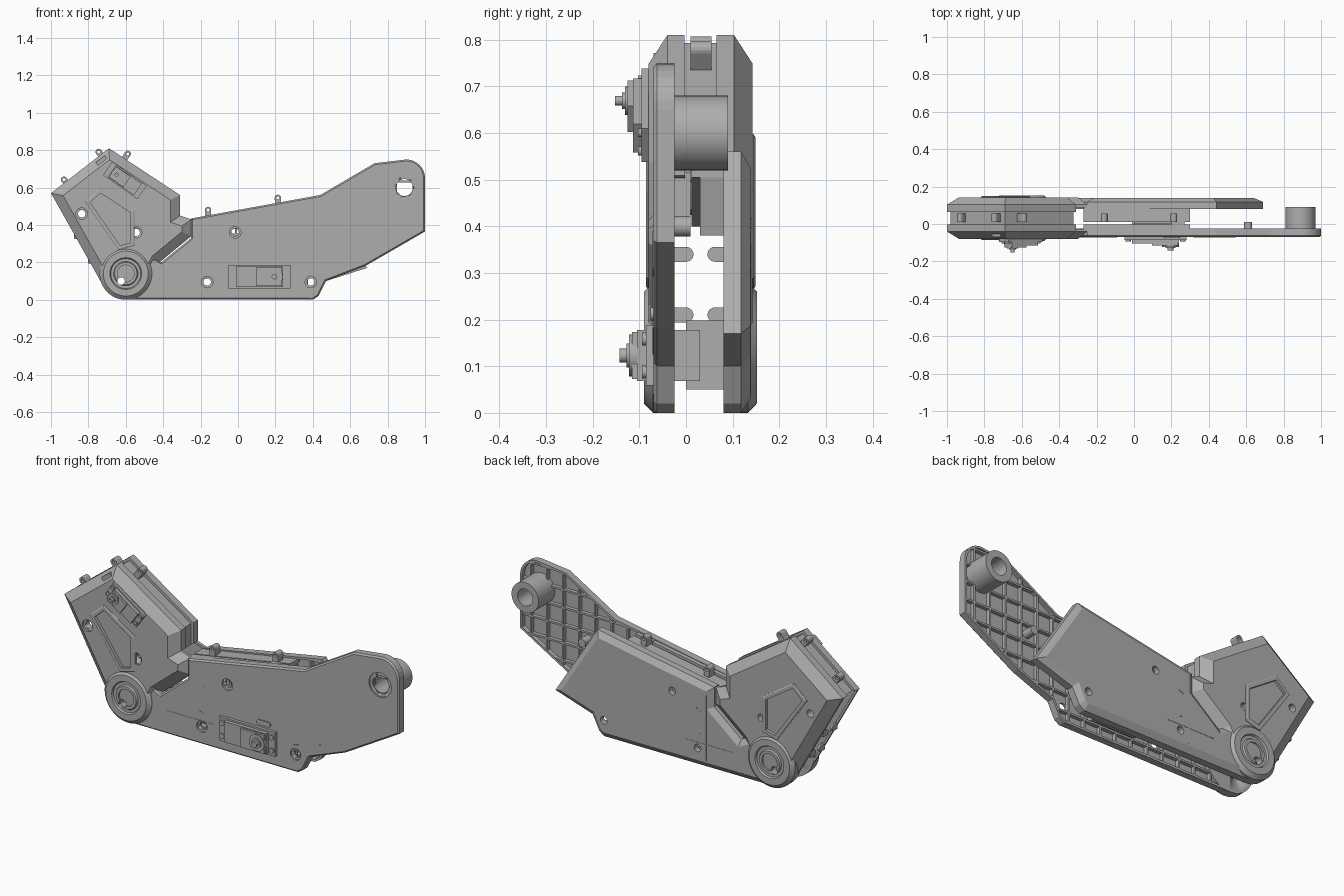
import bpy, bmesh, math
from mathutils import Matrix, Vector

if "Cube" in bpy.data.objects:
    bpy.data.objects.remove(bpy.data.objects["Cube"])

grey = bpy.data.materials.new("plain_grey")
grey.use_nodes = True
COLOUR = (0.42, 0.42, 0.42, 1)
grey.diffuse_color = COLOUR
grey.node_tree.nodes["Principled BSDF"].inputs["Base Color"].default_value = COLOUR


def finish(name, bm, smooth=False):
    bmesh.ops.recalc_face_normals(bm, faces=bm.faces)
    mesh = bpy.data.meshes.new(name)
    bm.to_mesh(mesh)
    bm.free()
    mesh.materials.append(grey)
    ob = bpy.data.objects.new(name, mesh)
    bpy.context.collection.objects.link(ob)
    if smooth:
        bpy.ops.object.select_all(action='DESELECT')
        ob.select_set(True)
        bpy.context.view_layer.objects.active = ob
        bpy.ops.object.shade_smooth_by_angle(angle=math.radians(35))
    return ob


def arc(cx, cz, r, a0, a1, n):
    angles = [math.radians(a0 + (a1 - a0) * i / n) for i in range(n + 1)]
    return [(cx + r * math.cos(a), cz + r * math.sin(a)) for a in angles]


def inset(poly, d):
    """Offset a counter-clockwise outline inwards with mitred corners."""
    out = []
    for i, p in enumerate(poly):
        p, a, b = Vector(p), Vector(poly[i - 1]), Vector(poly[(i + 1) % len(poly)])
        e, f = (p - a).normalized(), (b - p).normalized()
        n, m = Vector((-e.y, e.x)), Vector((-f.y, f.x))
        out.append(tuple(p + (n + m) * d / (1 + n.dot(m))))
    return out


def stack(name, loops):
    """Skin a list of (outline, y) loops and cap both ends."""
    bm = bmesh.new()
    rings = [[bm.verts.new((x, y, z)) for x, z in poly] for poly, y in loops]
    for r, s in zip(rings, rings[1:]):
        for i in range(len(r)):
            bm.faces.new((r[i - 1], r[i], s[i], s[i - 1]))
    bm.faces.new(rings[0])
    bm.faces.new(rings[-1])
    return finish(name, bm)


def prism(name, poly, y0, y1):
    return stack(name, [(poly, y0), (poly, y1)])


def shell(name, poly, rim, face, bevel, drop, wall, floor):
    s = 1 if face > rim else -1
    inner = inset(poly, wall)
    return stack(name, [(inset(poly, bevel), face), (poly, face - s * drop), (poly, rim),
                        (inner, rim), (inner, face - s * floor)])


def lathe(name, cx, cz, profile, closed=False, n=48):
    bm = bmesh.new()
    rings = [[bm.verts.new((x, y, z)) for x, z in arc(cx, cz, r, 0, 360, n)[:-1]]
             for r, y in profile]
    for r, s in list(zip(rings, rings[1:])) + ([(rings[-1], rings[0])] if closed else []):
        for i in range(n):
            bm.faces.new((r[i - 1], r[i], s[i], s[i - 1]))
    bmesh.ops.remove_doubles(bm, verts=bm.verts, dist=1e-5)
    return finish(name, bm, True)


def rod(name, x, z, r, y0, y1):
    return lathe(name, x, z, [(0, y0), (r, y0), (r, y1), (0, y1)], n=24)


def add_box(bm, lo, hi, m=Matrix()):
    lo, hi = Vector(lo), Vector(hi)
    bmesh.ops.create_cube(bm, size=1, matrix=m @ Matrix.Translation((lo + hi) / 2)
                          @ Matrix.Diagonal((*(hi - lo), 1)))


def box(name, lo, hi, m=Matrix()):
    bm = bmesh.new()
    add_box(bm, lo, hi, m)
    return finish(name, bm)


def cut(targets, cutters):
    for c in cutters:
        for t in targets:
            mod = t.modifiers.new("cut", 'BOOLEAN')
            mod.object, mod.operation, mod.solver = c, 'DIFFERENCE', 'EXACT'
            bpy.context.view_layer.objects.active = t
            bpy.ops.object.modifier_apply(modifier=mod.name)
        bpy.data.objects.remove(c)


def ribs(name, poly, y0, y1, step, t=0.005):
    """Lattice of stiffening walls clipped to an outline."""
    bm = bmesh.new()
    poly = inset(poly, 0.006)
    for axis in (0, 1):
        c = min(p[axis] for p in poly) + step * 0.6
        while c < max(p[axis] for p in poly):
            hits = []
            for p, q in zip(poly, poly[1:] + poly[:1]):
                if (p[axis] > c) != (q[axis] > c):
                    k = (c - p[axis]) / (q[axis] - p[axis])
                    hits.append(p[1 - axis] + k * (q[1 - axis] - p[1 - axis]))
            hits.sort()
            for u, v in zip(hits[::2], hits[1::2]):
                if axis == 0:
                    add_box(bm, (c - t, y0, u), (c + t, y1, v))
                else:
                    add_box(bm, (u, y0, c - t), (v, y1, c + t))
            c += step
    return finish(name, bm)


def band(name, poly, idx, y0, y1, d0, d1):
    """Strip that follows part of an outline, bridging the two halves."""
    a, b = inset(poly, d0), inset(poly, d1)
    return prism(name, [a[i] for i in idx] + [b[i] for i in reversed(idx)], y0, y1)


# Outlines
KX, KZ = -0.6, 0.14
head = ([(-0.31, 0.56), (-0.69, 0.81), (-1, 0.57)] + arc(KX, KZ, 0.138, 205, 325, 8)
        + [(-0.42, 0.2), (-0.25, 0.34), (-0.25, 0.43), (-0.31, 0.45)])
start = arc(KX, KZ, 0.139, 60, 270, 14) + [(0.4, 0), (0.43, 0.02), (0.47, 0.1)]
neck = [(0.44, 0.56), (-0.25, 0.435), (-0.25, 0.33), (-0.41, 0.2)]
leg_front = (start + [(0.68, 0.18), (1, 0.365)] + arc(0.9, 0.65, 0.1, 0, 90, 8)
             + [(0.73, 0.73)] + neck)
leg_back = start + [(0.69, 0.17)] + neck

# Half shells of the head and the leg
head_f = shell("head_front_shell", head, -0.027, -0.08, 0.05, 0.04, 0.012, 0.046)
head_b = shell("head_back_shell", head, 0.087, 0.143, 0.05, 0.04, 0.012, 0.046)
leg_f = shell("leg_front_shell", leg_front, -0.025, -0.07, 0.008, 0.008, 0.012, 0.022)
leg_b = shell("leg_back_shell", leg_back, 0.08, 0.138, 0.03, 0.02, 0.012, 0.03)
ribs("leg_front_ribs", leg_front, -0.05, -0.028, 0.095)
ribs("leg_back_ribs", leg_back, 0.083, 0.11, 0.095)

# Knee discs
rings = [(0.14, 0), (0.14, 0.045), (0.12, 0.064), (0.085, 0.064), (0.08, 0.055), (0.065, 0.055),
         (0.06, 0.064), (0.045, 0.064), (0.045, 0.05), (0, 0.05)]
disc_f = lathe("knee_disc_front", KX, KZ, [(0, -0.026)] + [(r, -0.026 - h) for r, h in rings])
disc_b = lathe("knee_disc_back", KX, KZ, [(0, 0.088)] + [(r, 0.088 + h) for r, h in rings])

# Screw holes with counterbores
for x, z in [(-0.835, 0.46), (-0.545, 0.36), (-0.625, 0.1)]:
    cut([head_f, head_b, leg_f, leg_b, disc_f, disc_b], [rod("cutter", x, z, 0.02, -0.3, 0.3)])
    if z > 0.2:
        cut([head_f], [rod("cutter", x, z, 0.031, -0.3, -0.068)])
for x, z in [(-0.015, 0.36), (-0.165, 0.095), (0.39, 0.095)]:
    cut([leg_f, leg_b], [rod("cutter", x, z, 0.02, -0.3, 0.3)])
    cut([leg_f], [rod("cutter", x, z, 0.031, -0.3, -0.06)])

# Recessed windows and slots in the shells
window = [(-0.63, 0.29), (-0.575, 0.305), (-0.575, 0.465), (-0.735, 0.57), (-0.79, 0.52)]
slot = [(-0.39, 0.2), (-0.27, 0.29), (-0.265, 0.36), (-0.285, 0.32), (-0.39, 0.235)]
rim = inset(window, -0.022)
for s, y, h, l in ((-1, -0.08, head_f, leg_f), (1, 0.143, head_b, leg_b)):
    stack("window_frame", [(rim, y - s * 0.01), (rim, y + s * 0.002),
                           (inset(rim, 0.006), y + s * 0.006), (window, y + s * 0.006),
                           (window, y - s * 0.01)])
    cut([h], [prism("cutter", window, y - s * 0.012, y + s * 0.1)])
    cut([l], [prism("cutter", slot, y - s * 0.004, y + s * 0.1)])
cut([leg_f], [rod("cutter", 0.89, 0.6, 0.05, -0.3, 0),
              rod("cutter", 0.89, 0.6, 0.066, -0.3, -0.062)])

# Tip socket and a small boss beside it
lathe("tip_socket", 0.89, 0.6, [(0.045, -0.06), (0.08, -0.05), (0.08, 0.09), (0.045, 0.09)], True)
rod("inner_boss", 0.61, 0.4, 0.022, -0.05, 0.01)

# Bridging strips along the upper edges
edge = [-1, 0, 1, 2]
band("head_seam_front", head, edge, -0.03, -0.003, 0, 0.03)
band("head_seam_middle", head, edge, -0.005, 0.067, 0.014, 0.035)
band("head_seam_back", head, edge, 0.065, 0.09, 0, 0.03)
spine = [(-0.27, 0.4), (0.3, 0.505), (0.3, 0.525), (-0.27, 0.426)]
prism("spine", spine, 0.012, 0.09)
prism("spine_front_lip", [(x, z + 0.004) for x, z in spine], -0.03, -0.002)
prism("spine_end", [(0.25, 0.38), (0.27, 0.38), (0.3, 0.515), (0.27, 0.5)], 0.03, 0.082)
box("spine_end_lug", (0.2, -0.03, 0.4), (0.27, 0.01, 0.515))


# Clip lugs standing on the edges
def lug(x, z, angle):
    c, s = math.cos(math.radians(angle)), math.sin(math.radians(angle))
    outline = [(-0.015, -0.045), (0.015, -0.045)] + arc(0, 0, 0.017, 0, 180, 8)
    poly = [(x + u * c - v * s, z + u * s + v * c) for u, v in outline]
    ob = prism("clip_lug", poly, 0.01, 0.055)
    cut([ob], [rod("cutter", x, z, 0.008, -0.1, 0.2)])


for x, z, a in [(-0.93, 0.642, 38), (-0.745, 0.79, 38), (-0.59, 0.78, -33),
                (-0.16, 0.48, 0), (0.213, 0.545, 0)]:
    lug(x, z, a)

# Fixing tabs between the head halves
for x, z in [(-0.87, 0.34), (-0.795, 0.21)]:
    for y, side in ((0, -0.03), (0.062, 0.09)):
        box("fixing_tab", (x - 0.006, min(y, side), z - 0.016), (x + 0.006, max(y, side), z + 0.016))
        turn = Matrix.Translation((x, y, z)) @ Matrix.Rotation(math.pi / 2, 4, 'Z')
        rod("fixing_tab_eye", 0, 0, 0.016, -0.006, 0.006).matrix_world = turn


# Servo motors, built lying flat and then placed
def servo(x, y, z, angle, k, depth):
    m = (Matrix.Translation((x, y, z)) @ Matrix.Rotation(math.radians(angle), 4, 'Y')
         @ Matrix.Diagonal((k, 1, k, 1)))
    parts = [box("servo_case", (-0.125, -0.035, -0.055), (0.125, depth, 0.055)),
             box("servo_gearbox", (-0.02, -0.046, -0.05), (0.12, 0, 0.05)),
             box("servo_flange", (-0.165, -0.016, -0.064), (0.165, 0.01, 0.064)),
             rod("servo_collar", 0.08, 0, 0.045, -0.052, 0),
             rod("servo_neck", 0.08, 0, 0.026, -0.058, 0),
             rod("servo_shaft", 0.08, 0, 0.015, -0.073, 0)]
    for sx in (-0.146, 0.146):
        for sz in (-0.035, 0.035):
            parts.append(rod("servo_screw", sx, sz, 0.014, -0.024, 0))
    for p in parts:
        p.matrix_world = m


servo(0.115, -0.07, 0.123, 0, 1, 0.1)
servo(-0.605, -0.079, 0.638, -145, 0.68, 0.08)
box("servo_inner_body", (0, 0, 0.05), (0.235, 0.088, 0.198))

# Fine panel ridges, a pill cap and a head slot cover
for x0, z0, x1, z1 in [(-0.21, 0.28, -0.13, 0.325), (-0.21, 0.185, -0.13, 0.16),
                       (-0.4, 0.125, -0.06, 0.125), (0.29, 0.12, 0.57, 0.19),
                       (-0.215, 0.01, -0.215, 0.42)]:
    d = Vector((x1 - x0, z1 - z0))
    for y in (-0.07, 0.138):
        if y < 0 or z1 > 0.3 or x1 < 0:
            m = Matrix.Translation((x0, y, z0)) @ Matrix.Rotation(-math.atan2(d.y, d.x), 4, 'Y')
            box("panel_ridge", (0.03, -0.0015, -0.002), (d.length - 0.03, 0.0015, 0.002), m)
prism("pill_cap", arc(0.23, 0.212, 0.014, -90, 90, 8) + arc(0.175, 0.212, 0.014, 90, 270, 8),
      -0.076, -0.06)
box("head_slot_cover", (-0.03, -0.01, -0.01), (0.03, 0.01, 0.01),
    Matrix.Translation((-0.73, -0.06, 0.745)) @ Matrix.Rotation(math.radians(-38), 4, 'Y'))
